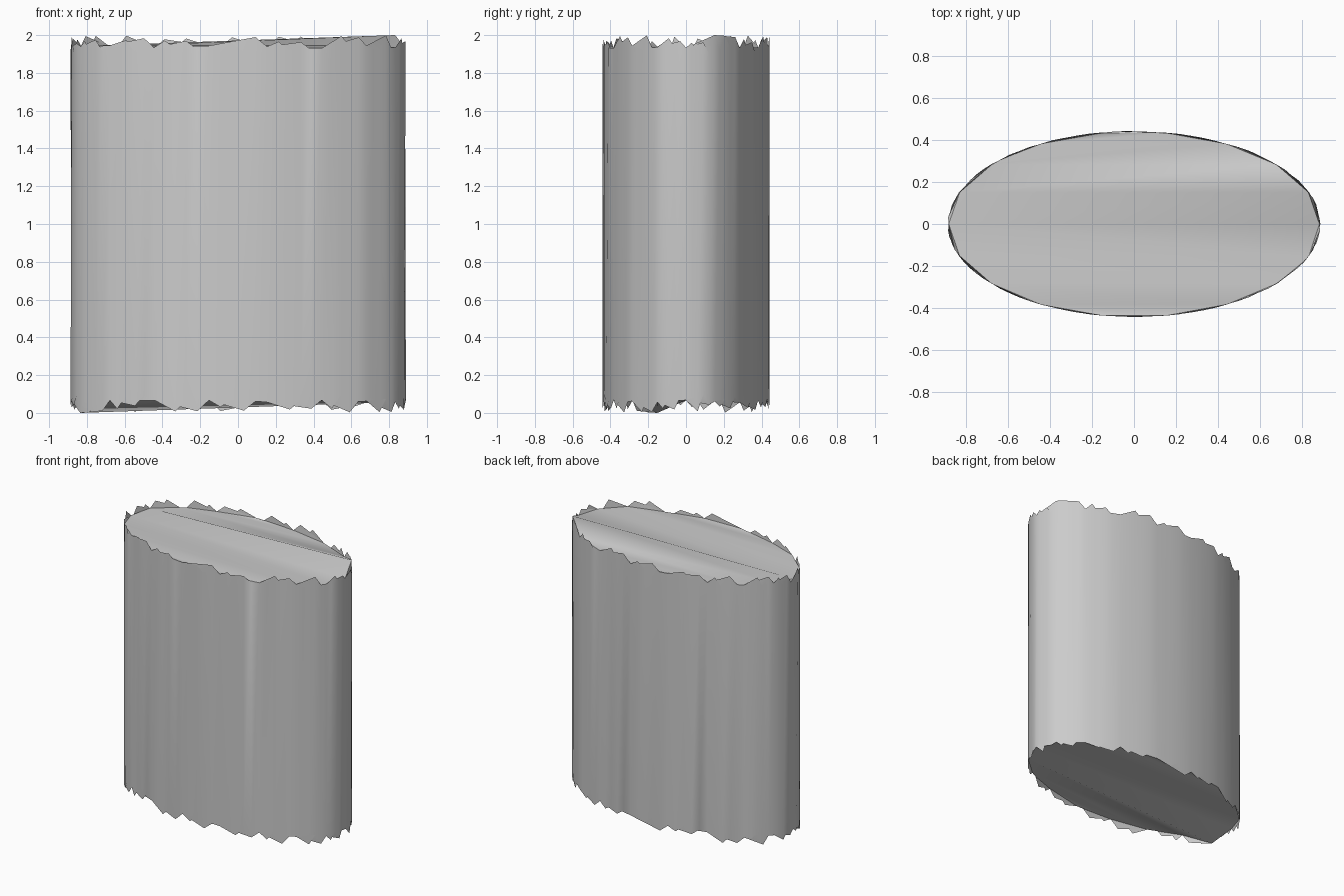
import bpy, bmesh, math, random

random.seed(4)
RX, RY = 0.888, 0.443
KEYS = 18                # calm rim points that carry the cap panels
STEP = 5                 # rim points from one calm point to the next
SEGMENTS = KEYS * STEP
HALF = KEYS // 2

cube = bpy.data.objects.get("Cube")
if cube:
    bpy.data.objects.remove(cube, do_unlink=True)

grey = bpy.data.materials.new("stone grey")
grey.use_nodes = True
grey.diffuse_color = (0.6, 0.6, 0.6, 1)
grey.node_tree.nodes["Principled BSDF"].inputs["Base Color"].default_value = (0.6, 0.6, 0.6, 1)


def tooth_height(i):
    """Rim height: calm at panel corners, alternating peaks and notches between."""
    if i == STEP:
        return 2.0       # one raised panel corner
    if i % STEP == 0:
        return random.uniform(1.93, 1.945)
    if i % 2:
        return random.uniform(1.955, 2.0)
    return random.uniform(1.9, 1.945)


def rim(bm, heights, side):
    """Oval jagged rim; side -1 gives the opposite rim, turned through the centre."""
    ring = []
    for i, z in enumerate(heights):
        a = math.tau * i / SEGMENTS
        r = random.uniform(0.994, 1.002)
        ring.append(bm.verts.new((side * RX * r * math.cos(a), side * RY * r * math.sin(a),
                                  1 + side * (z - 1))))
    return ring


def cap(bm, ring):
    """Long panels zigzagging across the rim, with torn slivers behind the teeth."""
    key = [ring[i * STEP] for i in range(KEYS)]
    for k in range(KEYS):
        arc = [ring[(k * STEP + n) % SEGMENTS] for n in range(STEP + 1)]
        for n in range(1, STEP):
            bm.faces.new((arc[0], arc[n], arc[n + 1]))
    for way in (1, -1):
        for k in range(HALF // 2 + 1):
            near, near_next = key[way * k], key[way * (k + 1)]
            far, far_next = key[way * (HALF - k)], key[way * (HALF - k - 1)]
            for tri in ((far, near, near_next), (far, near_next, far_next)):
                if len(set(tri)) == 3 and k < HALF // 2:
                    bm.faces.new(tri)


# Oval column with broken rims and stretched end caps
bm = bmesh.new()
heights = [tooth_height(i) for i in range(SEGMENTS)]
top = rim(bm, heights, 1)
lower = rim(bm, heights, -1)
bottom = lower[SEGMENTS // 2:] + lower[:SEGMENTS // 2]
for i in range(SEGMENTS):
    bm.faces.new((bottom[i - 1], bottom[i], top[i], top[i - 1]))
cap(bm, top)
cap(bm, lower)
bmesh.ops.recalc_face_normals(bm, faces=bm.faces)

mesh = bpy.data.meshes.new("broken_column")
bm.to_mesh(mesh)
bm.free()
mesh.materials.append(grey)
column = bpy.data.objects.new("broken_column", mesh)
bpy.context.collection.objects.link(column)

bpy.context.view_layer.objects.active = column
column.select_set(True)
bpy.ops.object.shade_smooth_by_angle(angle=math.radians(30))
